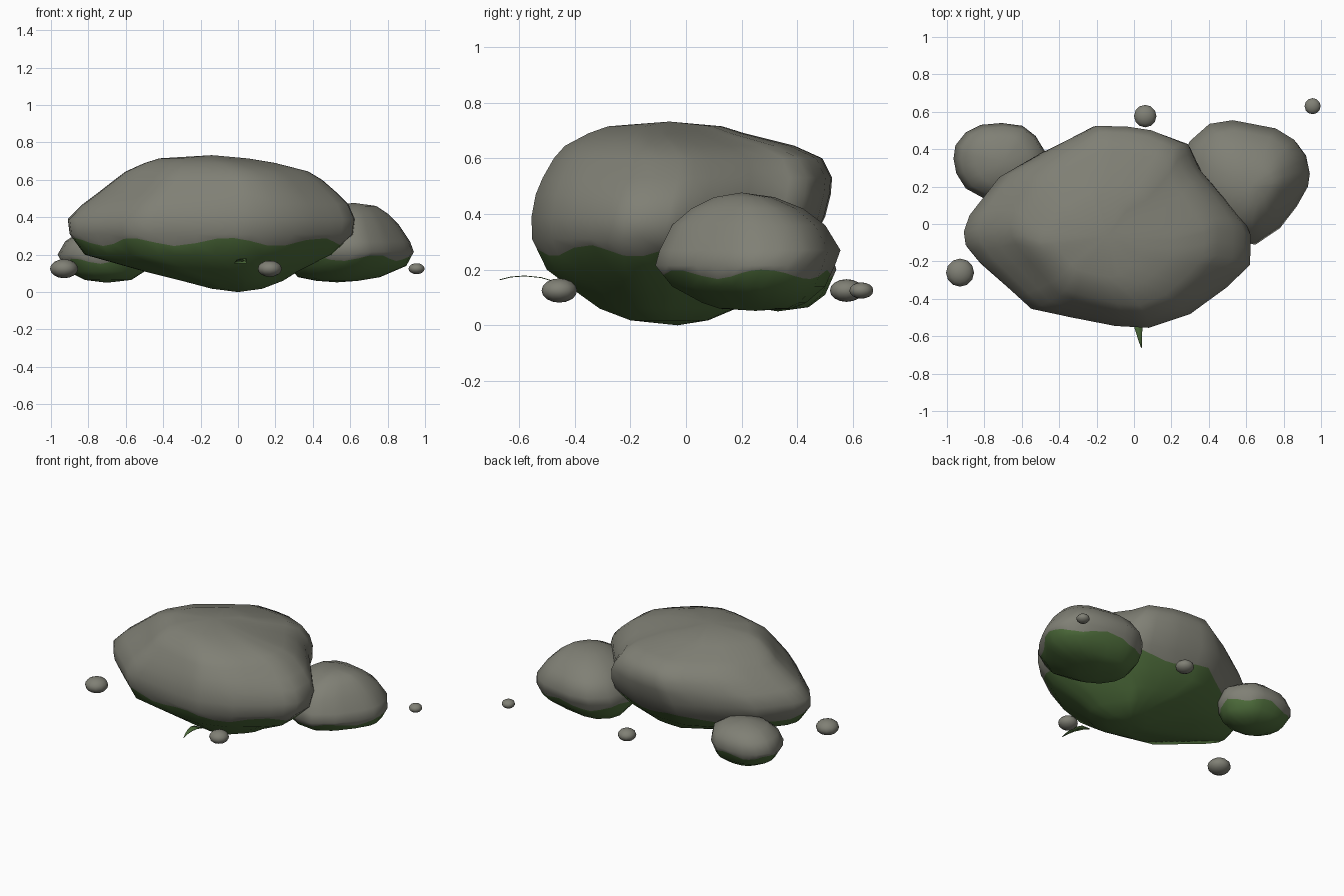
import bpy, bmesh, math

if "Cube" in bpy.data.objects:
    bpy.data.objects.remove(bpy.data.objects["Cube"])


def material(name, rgb):
    m = bpy.data.materials.new(name)
    m.diffuse_color = (*rgb, 1)
    m.use_nodes = True
    m.node_tree.nodes["Principled BSDF"].inputs["Base Color"].default_value = m.diffuse_color
    return m


STONE = material("grey stone", (0.215, 0.215, 0.178))
MOSS = material("moss green", (0.078, 0.156, 0.045))


def finish(bm, name, mats):
    bmesh.ops.recalc_face_normals(bm, faces=bm.faces)
    me = bpy.data.meshes.new(name)
    bm.to_mesh(me)
    bm.free()
    for m in mats:
        me.materials.append(m)
    me.shade_smooth()
    ob = bpy.data.objects.new(name, me)
    bpy.context.collection.objects.link(ob)
    return ob


def extents(rows, z):
    """Interpolated (x min, x max, y min, y max) at a height."""
    for a, b in zip(rows, rows[1:]):
        if z <= b[0]:
            t = (z - a[0]) / (b[0] - a[0])
            return [p + (q - p) * t for p, q in zip(a[1:], b[1:])]
    return rows[-1][1:]


def rock(name, outline, rows, bottom, top, moss_z, wave, waves):
    """Loft a plan outline through height rows; faces under the wavy moss ring are green."""
    xs, ys = zip(*outline)
    x0, x1, y0, y1 = min(xs), max(xs), min(ys), max(ys)
    plan = []
    for i, (x, y) in enumerate(outline):
        nx, ny = outline[(i + 1) % len(outline)]
        for px, py in ((x, y), ((x + nx) / 2, (y + ny) / 2)):
            plan.append(((px - x0) / (x1 - x0), (py - y0) / (y1 - y0)))
    n = len(plan)
    levels = sorted([r[0] for r in rows] + [moss_z])
    moss_row = levels.index(moss_z)
    bm = bmesh.new()
    rings = []
    for k, level in enumerate(levels):
        ring = []
        for u, v in plan:
            z = level
            if k == moss_row:
                z += wave * math.sin(waves * math.atan2(v - 0.5, u - 0.5) + 0.6)
            xl, xr, yf, yb = extents(rows, z)
            ring.append(bm.verts.new((xl + u * (xr - xl), yf + v * (yb - yf), z)))
        rings.append(ring)
    for k in range(len(rings) - 1):
        for i in range(n):
            j = (i + 1) % n
            f = bm.faces.new((rings[k][i], rings[k][j], rings[k + 1][j], rings[k + 1][i]))
            f.material_index = int(k < moss_row)
    for point, ring, mat in ((bottom, rings[0], 1), (top, rings[-1], 0)):
        pole = bm.verts.new(point)
        for i in range(n):
            bm.faces.new((pole, ring[i], ring[(i + 1) % n])).material_index = mat
    return finish(bm, name, (STONE, MOSS))


# Large boulder
rock("large_boulder",
     [(-.91, -.03), (-.88, .06), (-.72, .27), (-.5, .4), (-.25, .525), (-.05, .52),
      (.1, .5), (.3, .43), (.36, .3), (.5, .14), (.6, .01), (.625, -.05), (.62, -.21),
      (.5, -.33), (.3, -.48), (.08, -.555), (-.1, -.545), (-.35, -.495), (-.55, -.45),
      (-.7, -.31), (-.83, -.19), (-.9, -.1)],
     [(.018, -.14, .13, -.2, .08), (.06, -.3, .24, -.31, .18), (.11, -.5, .32, -.38, .27),
      (.2, -.82, .5, -.5, .38), (.31, -.9, .615, -.553, .46), (.39, -.91, .625, -.555, .5),
      (.47, -.83, .59, -.54, .52), (.53, -.75, .53, -.515, .525), (.6, -.66, .45, -.475, .49),
      (.645, -.6, .375, -.435, .39), (.69, -.5, .2, -.35, .21), (.715, -.42, .05, -.28, .13)],
     (0, -.03, 0), (-.14, -.06, .732), .268, .022, 8)

# Medium boulder at the back right
rock("medium_boulder",
     [(.94, .28), (.92, .38), (.87, .45), (.77, .51), (.53, .555), (.4, .535), (.29, .44),
      (.25, .3), (.27, .15), (.36, .0), (.5, -.09), (.65, -.11), (.78, -.02), (.87, .1),
      (.93, .21)],
     [(.06, .42, .64, .12, .38), (.08, .32, .76, .06, .43), (.14, .27, .9, -.05, .5),
      (.215, .25, .94, -.11, .535), (.27, .26, .92, -.095, .555), (.36, .32, .86, -.05, .5),
      (.42, .4, .8, .02, .42), (.46, .5, .74, .1, .32)],
     (.53, .25, .052), (.62, .2, .477), .183, .017, 5)

# Small boulder at the back left
rock("small_boulder",
     [(-.965, .35), (-.955, .42), (-.9, .49), (-.82, .53), (-.71, .54), (-.6, .525),
      (-.53, .47), (-.47, .37), (-.48, .27), (-.55, .18), (-.68, .13), (-.81, .14),
      (-.9, .19), (-.95, .27)],
     [(.065, -.82, -.57, .24, .44), (.11, -.91, -.5, .17, .5), (.2, -.965, -.465, .13, .54),
      (.27, -.925, -.48, .15, .52), (.32, -.85, -.56, .21, .46)],
     (-.7, .33, .05), (-.7, .33, .345), .165, .014, 5)

# Loose pebbles, slightly flattened
for i, (x, y, r) in enumerate(((-.93, -.26, .075), (.17, -.455, .064),
                               (.06, .577, .06), (.955, .63, .043))):
    bm = bmesh.new()
    bmesh.ops.create_uvsphere(bm, u_segments=12, v_segments=8, radius=r)
    bmesh.ops.scale(bm, vec=(1, 1, .68), verts=bm.verts)
    bmesh.ops.translate(bm, vec=(x, y, .125), verts=bm.verts)
    finish(bm, f"pebble_{i + 1}", (STONE,))

# Grass blade arching out of the front
bm = bmesh.new()
rows = [(bm.verts.new((a, y, z)), bm.verts.new((b, y, z)))
        for y, z, a, b in ((-.46, .155, -.02, .045), (-.52, .173, -.008, .045),
                           (-.58, .179, .01, .044), (-.63, .175, .026, .043))]
tip = bm.verts.new((.041, -.67, .165))
for (a, b), (c, d) in zip(rows, rows[1:]):
    bm.faces.new((a, c, d, b))
bm.faces.new((rows[-1][0], tip, rows[-1][1]))
blade = finish(bm, "grass_blade", (MOSS,))
thick = blade.modifiers.new("thickness", 'SOLIDIFY')
thick.thickness = 0.003
